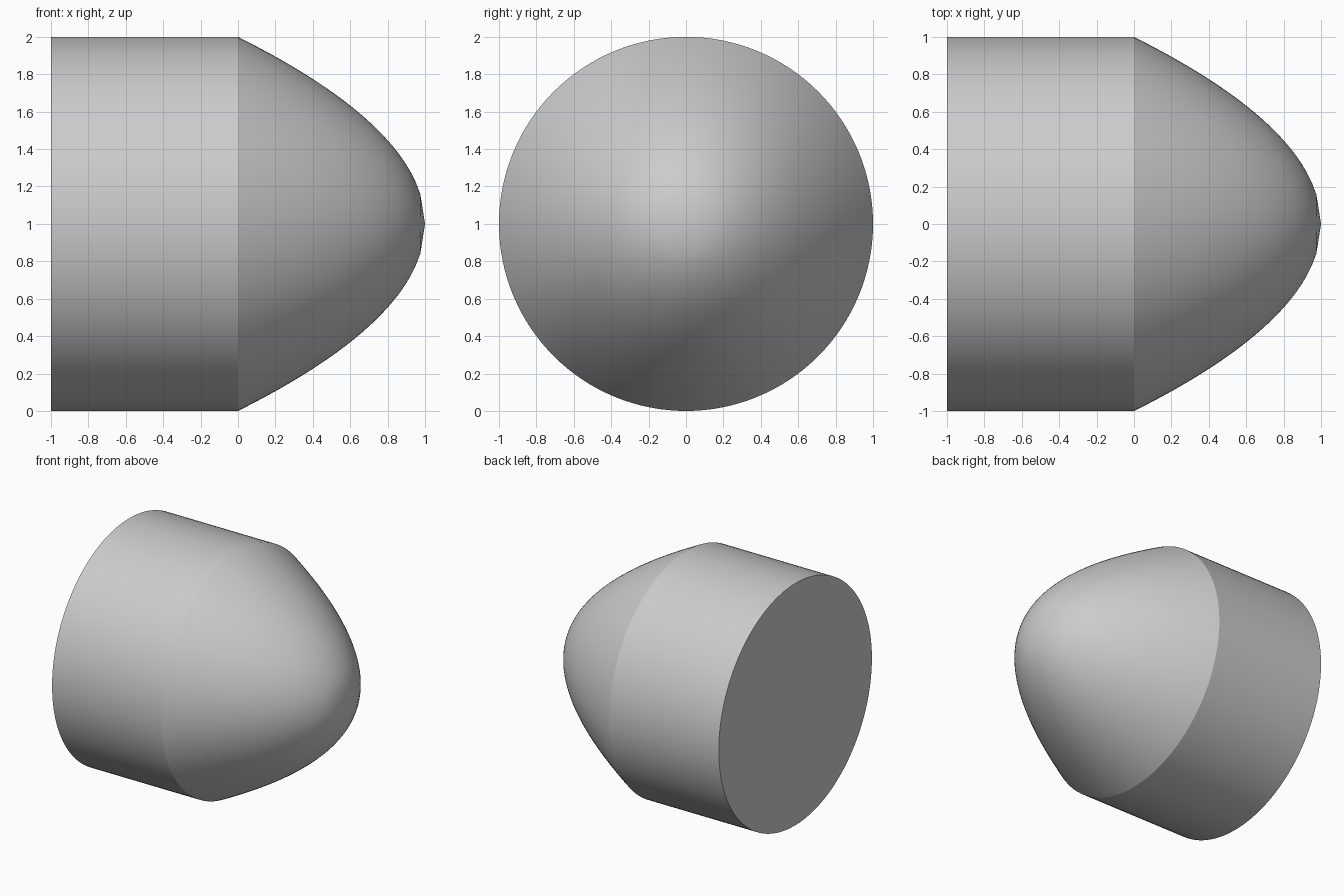
import bpy, bmesh, math
from mathutils import Matrix

cube = bpy.data.objects.get("Cube")
if cube:
    bpy.data.objects.remove(cube, do_unlink=True)

SEGMENTS = 128
STEPS = 40

# Plain grey
grey = bpy.data.materials.new("light_grey")
grey.use_nodes = True
colour = (0.6, 0.6, 0.6, 1)
grey.diffuse_color = colour
grey.node_tree.nodes["Principled BSDF"].inputs["Base Color"].default_value = colour

# Profile as (x, radius): straight barrel, then a parabolic nose in equal x steps
profile = [(-1, 1)] + [(i / STEPS, math.sqrt(1 - i / STEPS)) for i in range(STEPS)]

bm = bmesh.new()
rings = []
for x, radius in profile:
    ring = bmesh.ops.create_circle(
        bm, segments=SEGMENTS, radius=radius,
        matrix=Matrix.Translation((x, 0, 0)) @ Matrix.Rotation(math.pi / 2, 4, 'Y'))
    rings.append(ring["verts"])

# Skin between rings, close the flat base and the pointed tip
tip = bm.verts.new((1, 0, 0))
bm.faces.new(rings[0])
for i in range(SEGMENTS):
    j = (i + 1) % SEGMENTS
    for a, b in zip(rings, rings[1:]):
        bm.faces.new((a[i], a[j], b[j], b[i]))
    bm.faces.new((rings[-1][i], rings[-1][j], tip))
bmesh.ops.recalc_face_normals(bm, faces=bm.faces)

mesh = bpy.data.meshes.new("barrel_with_parabolic_nose")
bm.to_mesh(mesh)
bm.free()
mesh.materials.append(grey)
body = bpy.data.objects.new("barrel_with_parabolic_nose", mesh)
bpy.context.collection.objects.link(body)
body.location.z = 1

# Smooth surfaces with sharp rims at the base and the shoulder
bpy.ops.object.select_all(action='DESELECT')
body.select_set(True)
bpy.context.view_layer.objects.active = body
bpy.ops.object.shade_smooth_by_angle(angle=math.radians(20))
